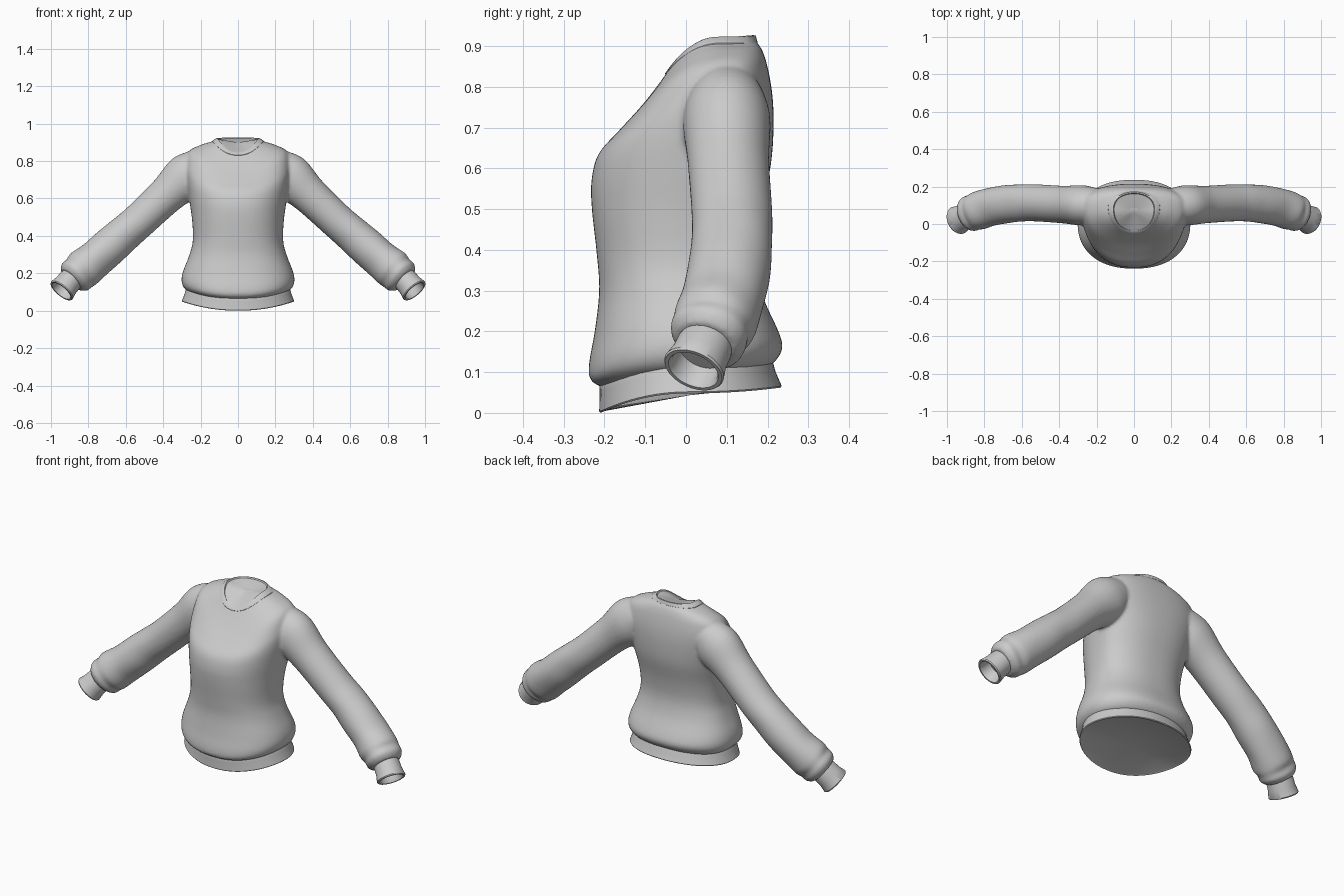
import bpy, bmesh, math
from mathutils import Vector

if "Cube" in bpy.data.objects:
    bpy.data.objects.remove(bpy.data.objects["Cube"])

N = 64


def spline(rows, steps):
    """Catmull-Rom interpolation of table rows."""
    out = []
    for i in range(len(rows) - 1):
        a, b, c, d = (rows[max(i - 1, 0)], rows[i], rows[i + 1],
                      rows[min(i + 2, len(rows) - 1)])
        for k in range(steps):
            t = k / steps
            out.append([0.5 * (2 * q + (r - p) * t + (2 * p - 5 * q + 4 * r - s) * t * t
                               + (3 * q - p - 3 * r + s) * t ** 3)
                        for p, q, r, s in zip(a, b, c, d)])
    out.append(list(rows[-1]))
    return out


def torso_ring(row, power=2.3):
    """Row: half width, y centre, y front, y back, z side, z front, z back."""
    w, yc, yf, yb, zs, zf, zb = row
    pts = []
    for i in range(N):
        a = 2 * math.pi * i / N
        c, s = math.cos(a), math.sin(a)
        cx = math.copysign(abs(c) ** (2 / power), c)
        sy = abs(s) ** (2 / power)
        y_end, z_end = (yb, zb) if s > 0 else (yf, zf)
        pts.append(Vector((w * cx, yc + (y_end - yc) * sy, zs + (z_end - zs) * s * s)))
    return pts


def tube_ring(centre, direction, a, b, ripple=0.0):
    d = Vector(direction).normalized()
    n = Vector((0, 1, 0)).cross(d).normalized()
    side = d.cross(n)
    pts = []
    for i in range(N):
        t = 2 * math.pi * i / N
        k = 1 + ripple * math.sin(3 * t + 1)
        pts.append(Vector(centre) + n * (a * k * math.cos(t)) + side * (b * k * math.sin(t)))
    return pts


def loft(bm, rings, flip=1):
    """Skin the rings and close both ends."""
    loops = [[bm.verts.new((p.x * flip, p.y, p.z)) for p in ring] for ring in rings]
    for lo, hi in zip(loops, loops[1:]):
        for i in range(N):
            j = (i + 1) % N
            bm.faces.new((lo[i], lo[j], hi[j], hi[i]))
    for loop in (loops[0], loops[-1]):
        mid = bm.verts.new(sum((v.co for v in loop), Vector()) / N)
        for i in range(N):
            bm.faces.new((loop[i], loop[(i + 1) % N], mid))


def finish(bm, name):
    bmesh.ops.recalc_face_normals(bm, faces=bm.faces)
    mesh = bpy.data.meshes.new(name)
    bm.to_mesh(mesh)
    bm.free()
    ob = bpy.data.objects.new(name, mesh)
    bpy.context.collection.objects.link(ob)
    bpy.ops.object.select_all(action='DESELECT')
    ob.select_set(True)
    bpy.context.view_layer.objects.active = ob
    bpy.ops.object.shade_smooth_by_angle(angle=math.radians(40))
    return ob


# Torso from the tucked waist to the neck
torso = [
    (.270, .01, -.200, .205, .105, .060, .115),
    (.291, .01, -.234, .222, .125, .080, .130),
    (.302, .01, -.238, .237, .160, .120, .160),
    (.294, .01, -.224, .227, .210, .200, .200),
    (.263, .01, -.213, .187, .290, .300, .290),
    (.242, .01, -.219, .170, .370, .390, .380),
    (.245, .02, -.231, .180, .480, .500, .480),
    (.262, .05, -.232, .207, .600, .570, .600),
    (.277, .08, -.215, .215, .690, .635, .700),
    (.285, .10, -.167, .212, .770, .690, .780),
    (.265, .10, -.112, .200, .850, .750, .850),
    (.200, .10, -.072, .187, .886, .800, .890),
    (.145, .09, -.052, .175, .903, .828, .908),
    (.112, .08, -.040, .166, .916, .845, .920),
]
body = bmesh.new()
loft(body, [torso_ring(r) for r in spline(torso, 4)])

# Sleeves: x, y, z, radius across, radius in y, fold strength
sleeve = [
    (.200, .100, .770, .100, .090, 0),
    (.275, .100, .716, .123, .107, 0),
    (.380, .104, .620, .101, .100, 0),
    (.525, .113, .484, .095, .099, 0),
    (.610, .113, .412, .097, .099, .02),
    (.685, .106, .345, .101, .102, .01),
    (.765, .092, .276, .101, .101, .03),
    (.825, .073, .226, .107, .103, .01),
    (.850, .064, .204, .099, .095, .05),
    (.873, .056, .184, .099, .096, .03),
    (.892, .048, .166, .076, .076, .02),
]
path = spline(sleeve, 5)
rings = []
for i, p in enumerate(path):
    q0, q1 = path[max(i - 1, 0)], path[min(i + 1, len(path) - 1)]
    rings.append(tube_ring(p[:3], Vector(q1[:3]) - Vector(q0[:3]), *p[3:]))
for flip in (1, -1):
    loft(body, rings, flip)

# Fuse torso and sleeves into one cloth surface
ob = finish(body, "sweater_body")
fuse = ob.modifiers.new("fuse", 'REMESH')
fuse.mode = 'VOXEL'
fuse.voxel_size = 0.0085
fuse.use_smooth_shade = True
soft = ob.modifiers.new("soften", 'SMOOTH')
soft.factor = 0.5
soft.iterations = 5

# Waist band with a closed underside
hem = [
    (.262, .01, -.195, .200, .150, .105, .150),
    (.278, .01, -.213, .214, .120, .075, .122),
    (.284, .01, -.212, .220, .095, .050, .100),
    (.300, .01, -.213, .235, .052, .003, .066),
    (.297, .01, -.210, .232, .048, .000, .062),
    (.288, .01, -.203, .224, .052, .004, .066),
]
bm = bmesh.new()
loft(bm, [torso_ring(r, 2.1) for r in hem])
finish(bm, "waist_band")

# Neck band
neck = [
    (.140, .09, -.046, .170, .895, .820, .895),
    (.138, .09, -.052, .176, .908, .832, .908),
    (.118, .08, -.042, .171, .921, .846, .926),
    (.110, .08, -.036, .165, .923, .848, .927),
    (.106, .08, -.032, .161, .917, .842, .921),
]
bm = bmesh.new()
loft(bm, [torso_ring(r, 2.2) for r in neck])
finish(bm, "neck_band")

# Cuffs: outer wall, rim, then hollow inside
start, end = Vector((.880, .055, .182)), Vector((.945, .018, .105))
cuff = [(0, .060), (.25, .066), (.6, .067), (.95, .074), (1, .071),
        (1, .062), (.9, .057), (.45, .054)]
for flip, side in ((1, "left"), (-1, "right")):
    bm = bmesh.new()
    loft(bm, [tube_ring(start.lerp(end, t), end - start, r, r * 1.05) for t, r in cuff], flip)
    finish(bm, side + "_cuff")
